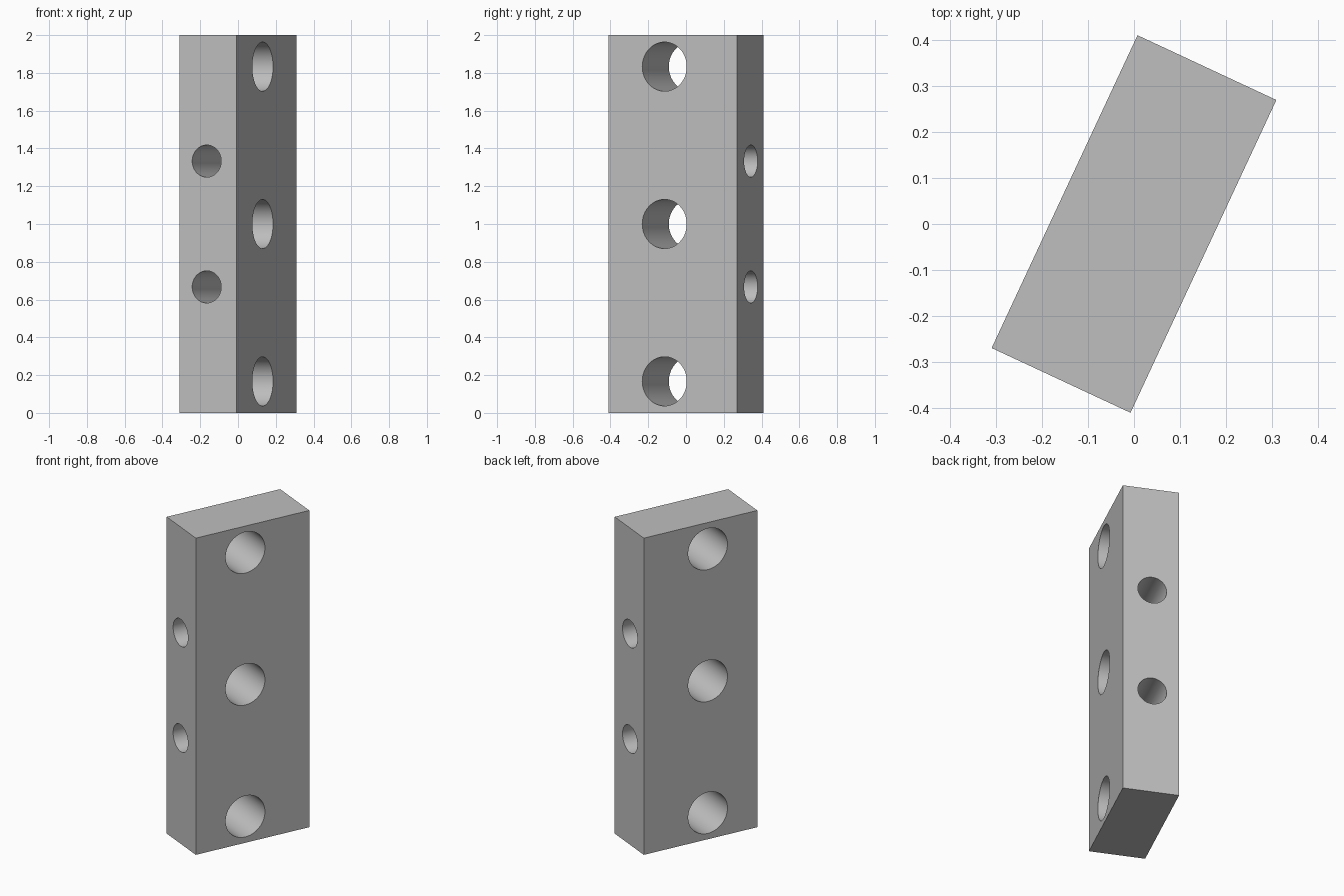
import bpy
from math import radians, pi
from mathutils import Matrix

cube = bpy.data.objects.get("Cube")
if cube:
    bpy.data.objects.remove(cube, do_unlink=True)

WIDTH, LENGTH, HEIGHT = 0.333, 0.75, 2.0
TURN = Matrix.Rotation(radians(-25), 4, 'Z')

grey = bpy.data.materials.new("plain grey")
grey.use_nodes = True
colour = (0.52, 0.52, 0.52, 1)
grey.diffuse_color = colour
grey.node_tree.nodes["Principled BSDF"].inputs["Base Color"].default_value = colour

# Upright block, turned about its vertical axis
bpy.ops.mesh.primitive_cube_add(size=1)
block = bpy.context.object
block.name = "drilled_block"
block.data.transform(TURN @ Matrix.Translation((0, 0, HEIGHT / 2))
                     @ Matrix.Diagonal((WIDTH, LENGTH, HEIGHT, 1)))
block.data.materials.append(grey)


def drill(name, radius, depth, centre, axis):
    """Bore a round hole through the block along its own x or y axis."""
    bpy.ops.mesh.primitive_cylinder_add(vertices=64, radius=radius, depth=depth)
    cutter = bpy.context.object
    cutter.name = name
    tilt = Matrix.Rotation(pi / 2, 4, 'Y' if axis == 'X' else 'X')
    cutter.data.transform(TURN @ Matrix.Translation(centre) @ tilt)
    cutter.data.materials.append(grey)
    cutter.hide_render = True
    cut = block.modifiers.new(name, 'BOOLEAN')
    cut.operation = 'DIFFERENCE'
    cut.solver = 'EXACT'
    cut.object = cutter
    bpy.context.view_layer.objects.active = block
    bpy.ops.object.modifier_apply(modifier=cut.name)
    bpy.data.objects.remove(cutter, do_unlink=True)


# Three wide holes through the broad faces
for z in (0.167, 1.0, 1.833):
    drill("wide_hole", 0.13, 0.6, (0, -0.048, z), 'X')

# Two narrow holes running the length of the block
for z in (0.667, 1.333):
    drill("narrow_hole", 0.085, 1.0, (-0.008, 0, z), 'Y')

# Smooth bores with crisp rims
bpy.ops.object.select_all(action='DESELECT')
block.select_set(True)
bpy.context.view_layer.objects.active = block
bpy.ops.object.shade_smooth_by_angle(angle=radians(30))
